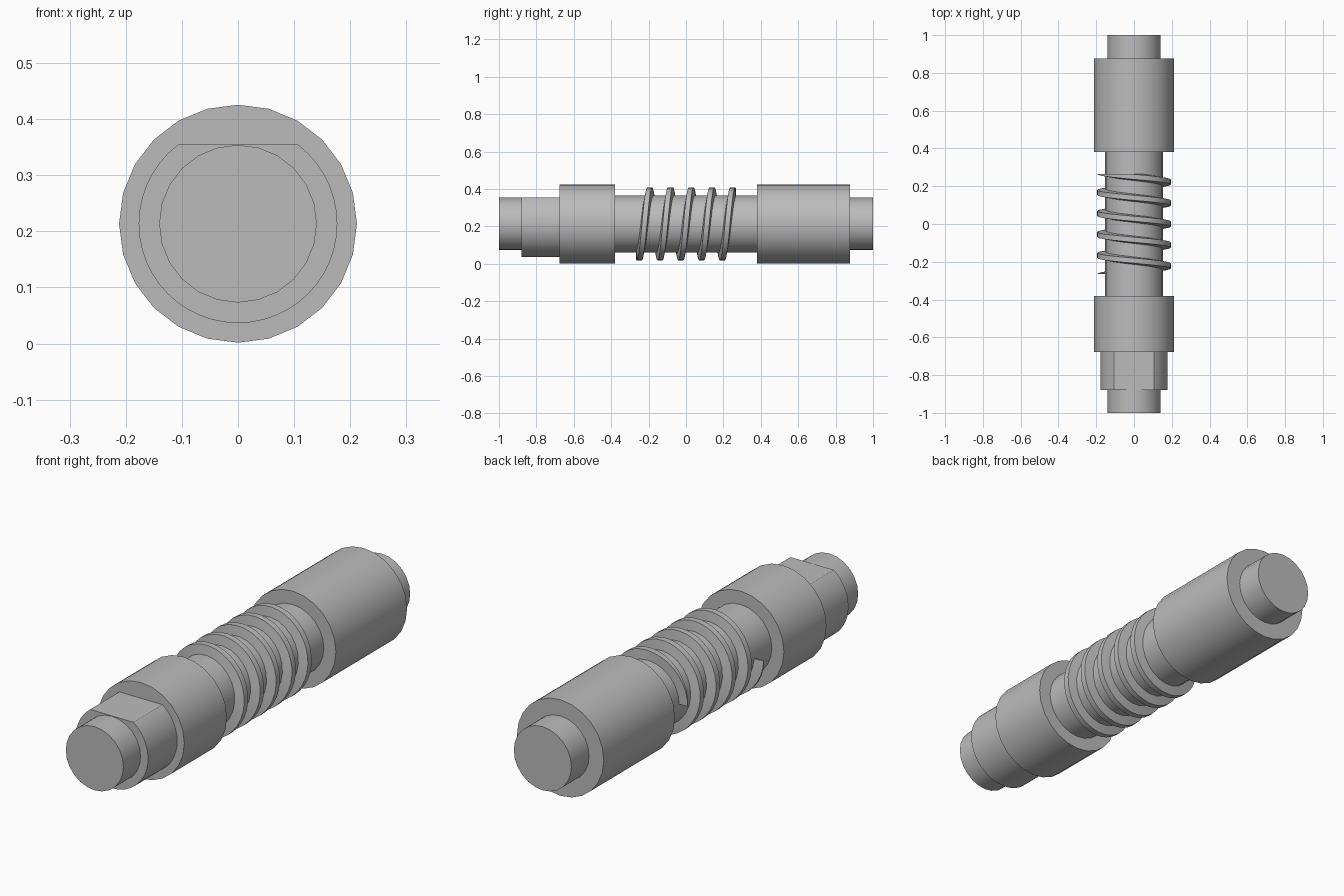
import bpy
import bmesh
import math
from mathutils import Matrix, Vector

AXIS_Z = 0.2135

cube = bpy.data.objects.get("Cube")
if cube:
    bpy.data.objects.remove(cube, do_unlink=True)

# Plain grey metal
steel = bpy.data.materials.new("grey steel")
steel.use_nodes = True
steel.diffuse_color = (0.5, 0.5, 0.5, 1)
steel.node_tree.nodes["Principled BSDF"].inputs["Base Color"].default_value = (0.5, 0.5, 0.5, 1)


def finish(name, bm):
    """Turn a bmesh into a smooth object with sharp edges, set on the shaft axis."""
    bmesh.ops.recalc_face_normals(bm, faces=bm.faces)
    mesh = bpy.data.meshes.new(name)
    bm.to_mesh(mesh)
    bm.free()
    mesh.materials.append(steel)
    obj = bpy.data.objects.new(name, mesh)
    obj.location.z = AXIS_Z
    bpy.context.collection.objects.link(obj)
    bpy.ops.object.select_all(action="DESELECT")
    obj.select_set(True)
    bpy.context.view_layer.objects.active = obj
    bpy.ops.object.shade_smooth_by_angle(angle=math.radians(30))


def section(name, y0, y1, radius, sides=24, flat=None):
    """Cylinder along y, optionally with a flat cut across its top."""
    bm = bmesh.new()
    turn = Matrix.Translation((0, (y0 + y1) / 2, 0)) @ Matrix.Rotation(math.pi / 2, 4, "X")
    bmesh.ops.create_cone(bm, cap_ends=True, segments=sides, radius1=radius,
                          radius2=radius, depth=y1 - y0, matrix=turn)
    if flat is not None:
        geom = bm.verts[:] + bm.edges[:] + bm.faces[:]
        cut = bmesh.ops.bisect_plane(bm, geom=geom, plane_co=(0, 0, flat),
                                     plane_no=(0, 0, 1), clear_outer=True)
        rim = [e for e in cut["geom_cut"] if isinstance(e, bmesh.types.BMEdge)]
        bmesh.ops.holes_fill(bm, edges=rim)
    finish(name, bm)


# Stepped shaft; neighbouring sections overlap slightly inside the larger one
section("front_journal", -1.0, -0.86, 0.1405)
section("flatted_shank", -0.88, -0.66, 0.177, sides=48, flat=0.1422)
section("front_collar", -0.677, -0.38, 0.212)
section("worm_core", -0.40, 0.40, 0.153)
section("rear_collar", 0.38, 0.876, 0.212)
section("rear_journal", 0.86, 1.0, 0.1405)


def worm_thread(turns=5, steps=36, pitch=0.111, limit=0.266):
    """Trapezoid swept along a helix, its ends trimmed square to the axis."""
    profile = [(0.146, -0.021), (0.195, -0.0135), (0.195, 0.0135), (0.146, 0.021)]
    bm = bmesh.new()
    rings = []
    for i in range(turns * steps + 1):
        angle = (2 * i / steps - turns) * math.pi
        centre = pitch * angle / math.tau
        ring = []
        for r, dy in profile:
            y = max(-limit, min(limit, centre + dy))
            ring.append(bm.verts.new(Vector((r * math.cos(angle), y, r * math.sin(angle)))))
        rings.append(ring)
    for a, b in zip(rings, rings[1:]):
        for k in range(4):
            n = (k + 1) % 4
            bm.faces.new((a[k], a[n], b[n], b[k]))
    bm.faces.new(rings[0])
    bm.faces.new(rings[-1])
    finish("worm_thread", bm)


worm_thread()
